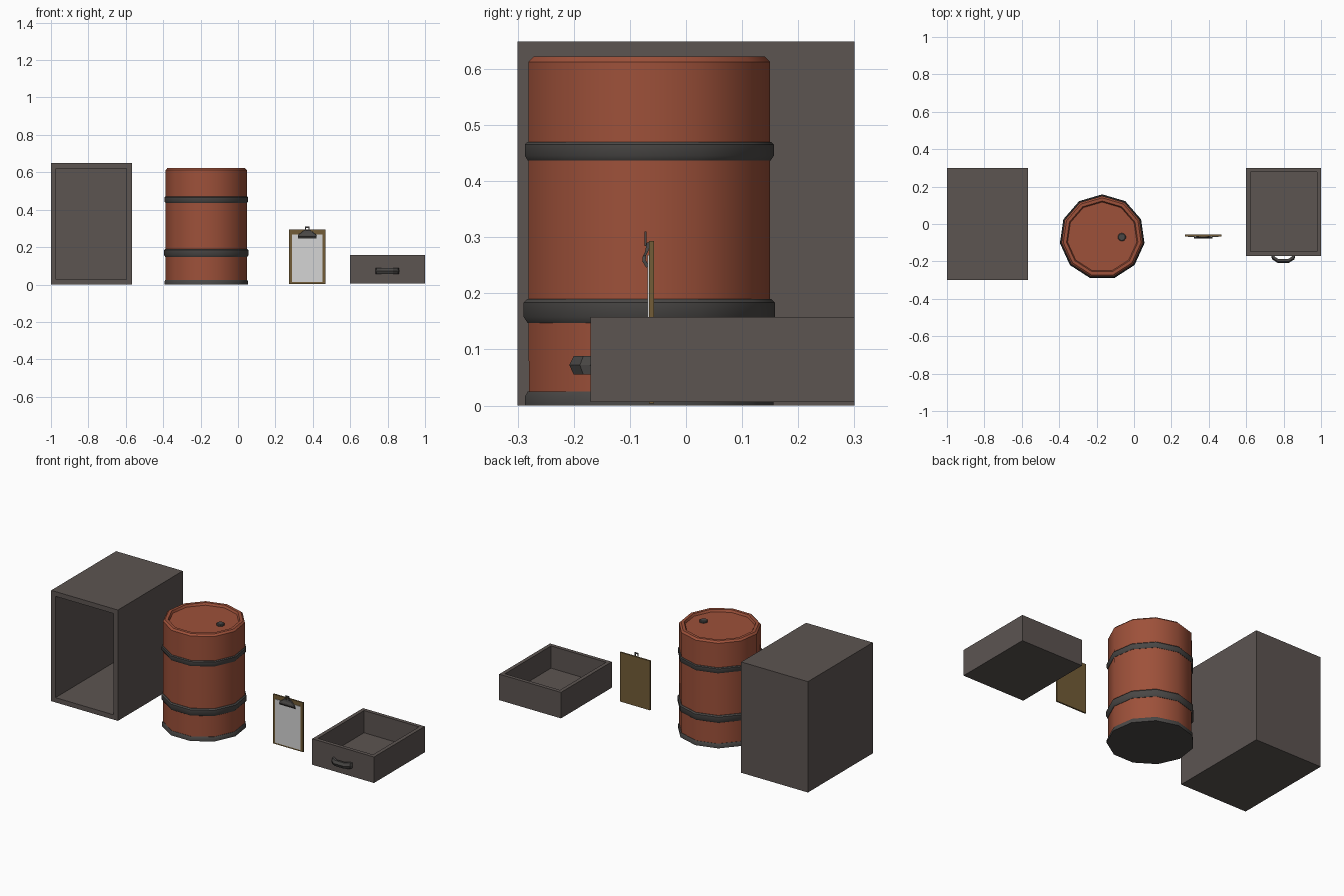
import bpy, bmesh, math
from mathutils import Vector

if "Cube" in bpy.data.objects:
    bpy.data.objects.remove(bpy.data.objects["Cube"])


def material(name, rgb):
    m = bpy.data.materials.new(name)
    m.diffuse_color = (*rgb, 1)
    m.use_nodes = True
    m.node_tree.nodes["Principled BSDF"].inputs["Base Color"].default_value = m.diffuse_color
    return m


CABINET = material("grey brown paint", (0.107, 0.089, 0.083))
RUST = material("rust red paint", (0.34, 0.082, 0.042))
METAL = material("dark metal", (0.068, 0.064, 0.061))
WOOD = material("brown board", (0.17, 0.108, 0.038))
PAPER = material("paper white", (0.66, 0.66, 0.66))


def finish(bm, name, mat, smooth=None):
    bmesh.ops.recalc_face_normals(bm, faces=bm.faces)
    me = bpy.data.meshes.new(name)
    bm.to_mesh(me)
    bm.free()
    me.materials.append(mat)
    ob = bpy.data.objects.new(name, me)
    bpy.context.collection.objects.link(ob)
    if smooth:
        bpy.ops.object.select_all(action='DESELECT')
        ob.select_set(True)
        bpy.context.view_layer.objects.active = ob
        bpy.ops.object.shade_smooth_by_angle(angle=math.radians(smooth))
    return ob


def box(name, lo, hi, mat, open_dir=None, wall=0.03, depth=0):
    """Box between two corners, optionally hollowed out from one side."""
    lo, hi = Vector(lo), Vector(hi)
    bm = bmesh.new()
    bmesh.ops.create_cube(bm, size=1)
    for v in bm.verts:
        v.co = Vector(((lo[i] + hi[i]) / 2 + v.co[i] * (hi[i] - lo[i])) for i in range(3))
    bm.normal_update()
    if open_dir:
        d = Vector(open_dir)
        face = max(bm.faces, key=lambda f: f.normal.dot(d))
        bmesh.ops.inset_region(bm, faces=[face], thickness=wall, use_even_offset=True)
        res = bmesh.ops.extrude_discrete_faces(bm, faces=[face])
        bmesh.ops.translate(bm, verts=res['faces'][0].verts, vec=-d * depth)
    return finish(bm, name, mat)


def lathe(name, profile, centre, sides, mat, closed=False, smooth=35):
    """Turn (radius, z) points about a vertical axis."""
    bm = bmesh.new()
    rings = []
    for r, z in profile:
        ring = []
        for k in range(sides):
            a = math.pi / 2 + 2 * math.pi * k / sides
            ring.append(bm.verts.new((centre[0] + r * math.cos(a), centre[1] + r * math.sin(a), z)))
        rings.append(ring)
    pairs = list(zip(rings, rings[1:]))
    if closed:
        pairs.append((rings[-1], rings[0]))
    else:
        bm.faces.new(rings[0])
        bm.faces.new(rings[-1])
    for a, b in pairs:
        for k in range(sides):
            n = (k + 1) % sides
            bm.faces.new((a[k], a[n], b[n], b[k]))
    return finish(bm, name, mat, smooth)


def loft(name, sections, mat, smooth=None):
    """Skin a row of closed cross-sections and cap the ends."""
    bm = bmesh.new()
    rows = [[bm.verts.new(p) for p in s] for s in sections]
    n = len(rows[0])
    for a, b in zip(rows, rows[1:]):
        for k in range(n):
            bm.faces.new((a[k], a[(k + 1) % n], b[(k + 1) % n], b[k]))
    bm.faces.new(rows[0])
    bm.faces.new(rows[-1])
    return finish(bm, name, mat, smooth)


# Cabinet shell, open at the front
box("cabinet_shell", (-1, -0.3, 0), (-0.568, 0.3, 0.649), CABINET, (0, -1, 0), 0.028, 0.57)

# Drawer, open at the top
box("drawer", (0.6, -0.17, 0.006), (1, 0.3, 0.158), CABINET, (0, 0, 1), 0.022, 0.13)

# Drawer handle: bowed bar with a ridged outer face
path = [(-0.063, -0.165), (-0.058, -0.183), (-0.03, -0.2), (0.03, -0.2), (0.058, -0.183), (0.063, -0.165)]
sections = []
for x, y in path:
    k = 1 - abs(x) / 0.15
    t = 0.012
    sections.append([(0.798 + x * 0.86, y + t, 0.055), (0.798 + x, y, 0.055),
                     (0.798 + x * 1.02, y - 0.01 * k, 0.072), (0.798 + x, y, 0.088),
                     (0.798 + x * 0.86, y + t, 0.088), (0.798 + x * 0.86, y + t - 0.007, 0.072)])
loft("drawer_handle", sections, METAL)

# Barrel body with a recessed lid
C = (-0.17, -0.07)
lathe("barrel_body", [(0.219, 0.004), (0.22, 0.612), (0.21, 0.622), (0.193, 0.622), (0.187, 0.609)],
      C, 11, RUST)
# Barrel hoops
for name, z0, z1, r in (("lower_hoop", 0.147, 0.19, 0.2285), ("upper_hoop", 0.437, 0.47, 0.2265)):
    b = 0.25 * (z1 - z0)
    lathe(name, [(0.212, z0), (0.221, z0), (r, z0 + b), (r, z1 - b * 0.6), (0.222, z1), (0.212, z1)],
          C, 11, METAL, closed=True)
# Barrel foot
lathe("barrel_foot", [(0.226, 0), (0.226, 0.016), (0.221, 0.025), (0.21, 0.025)], C, 11, METAL)
# Bung cap
lathe("bung_cap", [(0.022, 0.6), (0.022, 0.617), (0.018, 0.62)], (-0.065, -0.07), 10, METAL)

# Clipboard
box("clipboard_board", (0.273, -0.066, 0.004), (0.468, -0.057, 0.293), WOOD)
box("paper_sheet", (0.288, -0.0685, 0.013), (0.452, -0.065, 0.268), PAPER)

# Clip: bent plate of (half width, y, z) rows
rows = [(0.05, -0.071, 0.246), (0.05, -0.078, 0.257), (0.047, -0.077, 0.266), (0.034, -0.073, 0.274),
        (0.022, -0.071, 0.285), (0.012, -0.07, 0.29)]
loft("clip_plate", [[(0.37 - w, y, z), (0.37 + w, y, z), (0.37 + w, y + 0.006, z + 0.002),
                     (0.37 - w, y + 0.006, z + 0.002)] for w, y, z in rows], METAL)
# Clip hanging loop
for name, x0, x1, z0, z1 in (("loop_left", 0.358, 0.364, 0.284, 0.31), ("loop_right", 0.376, 0.382, 0.284, 0.31),
                             ("loop_top", 0.362, 0.378, 0.303, 0.31)):
    box(name, (x0, -0.074, z0), (x1, -0.07, z1), METAL)
